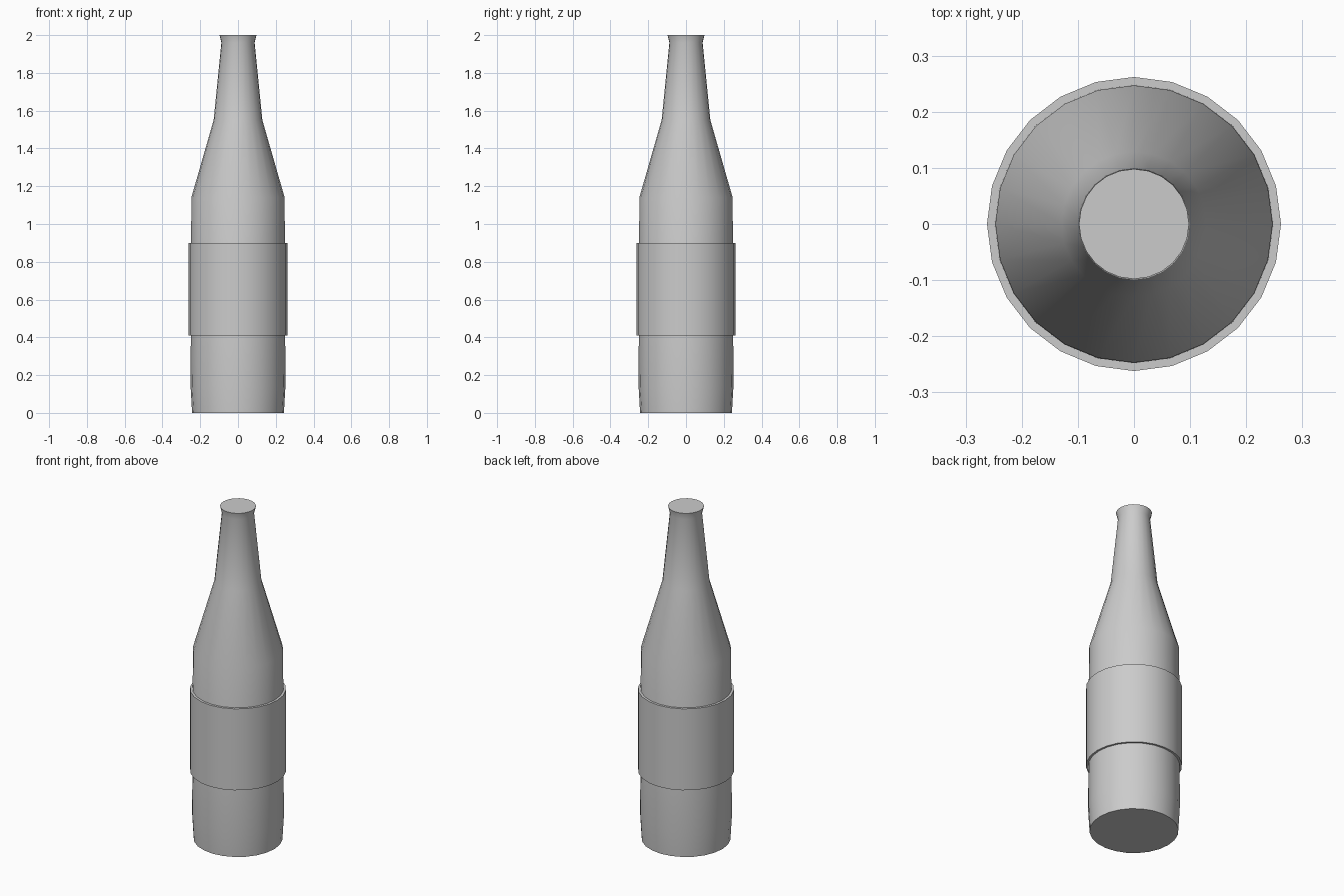
import bpy, bmesh, math

if "Cube" in bpy.data.objects:
    bpy.data.objects.remove(bpy.data.objects["Cube"])

SIDES = 24
grey = bpy.data.materials.new("light grey")
grey.diffuse_color = (0.6, 0.6, 0.6, 1)
grey.use_nodes = True
grey.node_tree.nodes["Principled BSDF"].inputs["Base Color"].default_value = grey.diffuse_color


def lathe(name, profile, closed=False):
    """Spin (radius, z) points round the z axis; cap the ends of open profiles."""
    bm = bmesh.new()
    rings = []
    for r, z in profile:
        rings.append([bm.verts.new((r * math.cos(2 * math.pi * i / SIDES),
                                    r * math.sin(2 * math.pi * i / SIDES), z))
                      for i in range(SIDES)])
    pairs = list(zip(rings, rings[1:]))
    if closed:
        pairs.append((rings[-1], rings[0]))
    else:
        bm.faces.new(rings[0][::-1])
        bm.faces.new(rings[-1])
    for a, b in pairs:
        for i in range(SIDES):
            j = (i + 1) % SIDES
            bm.faces.new((a[i], a[j], b[j], b[i]))
    bmesh.ops.recalc_face_normals(bm, faces=bm.faces)
    mesh = bpy.data.meshes.new(name)
    bm.to_mesh(mesh)
    bm.free()
    mesh.materials.append(grey)
    obj = bpy.data.objects.new(name, mesh)
    bpy.context.collection.objects.link(obj)
    bpy.ops.object.select_all(action='DESELECT')
    obj.select_set(True)
    bpy.context.view_layer.objects.active = obj
    bpy.ops.object.shade_smooth_by_angle(angle=math.radians(35))
    return obj


# Bottle: base, straight body, sloping shoulder, tapered neck, flared lip
lathe("bottle", [(0.243, 0), (0.251, 0.14), (0.247, 1.14), (0.129, 1.55),
                 (0.088, 1.96), (0.098, 2.0)])

# Raised label band round the middle
lathe("label_band", [(0.262, 0.41), (0.262, 0.90), (0.235, 0.90), (0.235, 0.41)],
      closed=True)
